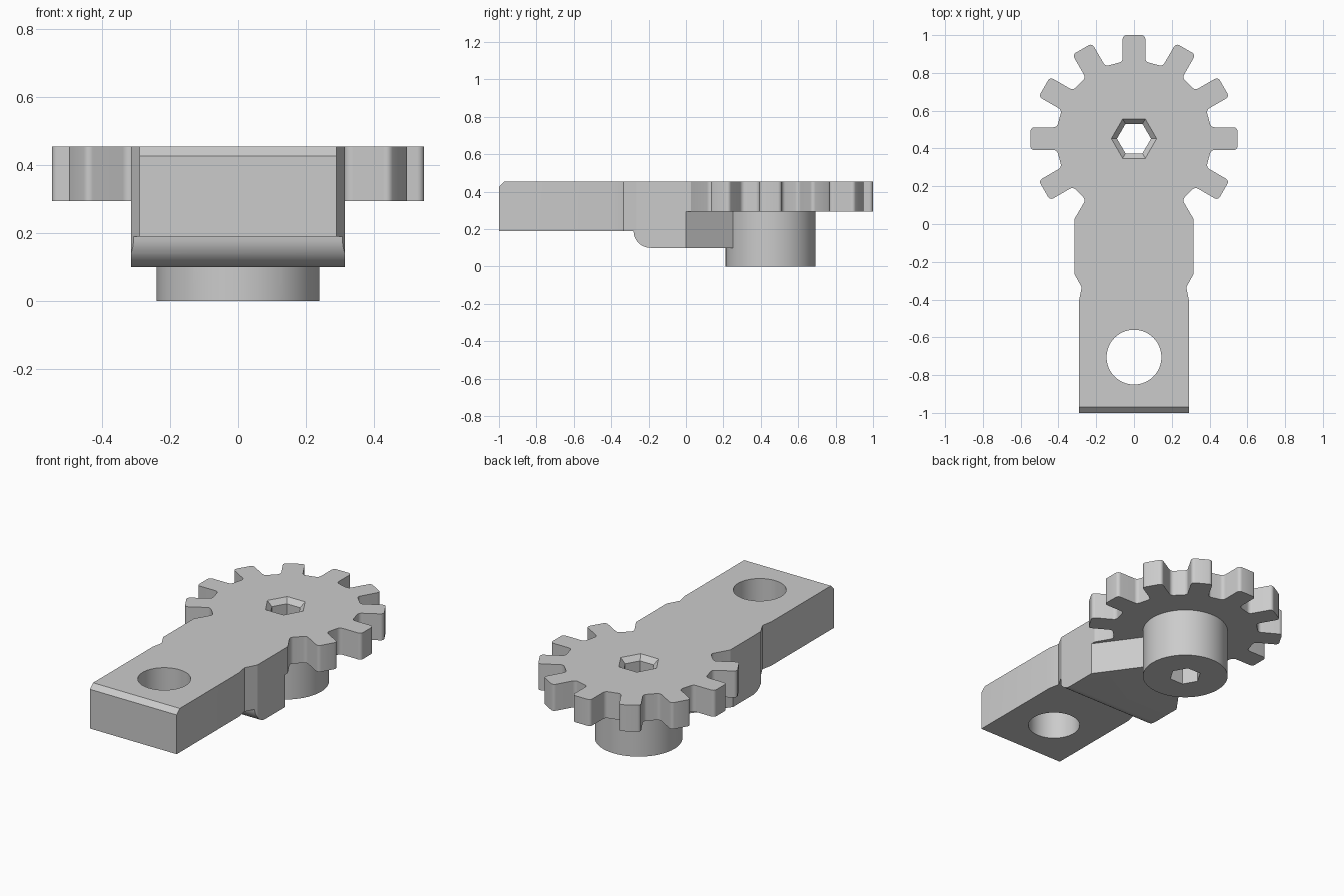
import bpy, bmesh
from math import sin, cos, pi, radians, atan2, sqrt
from mathutils import Matrix, Vector

cube = bpy.data.objects.get("Cube")
if cube:
    bpy.data.objects.remove(cube, do_unlink=True)

grey = bpy.data.materials.new("plain grey")
grey.use_nodes = True
grey.diffuse_color = (0.6, 0.6, 0.6, 1)
grey.node_tree.nodes["Principled BSDF"].inputs["Base Color"].default_value = grey.diffuse_color

TOP, GEAR_Z, ARM_Z, BLOCK_Z = 0.455, 0.295, 0.19, 0.10
GEAR_Y = 0.452


def prism(name, outline, low, high, side=False, taper=1.0, centre=(0, 0)):
    """Extrude an outline along z, or along x when side is set."""
    bm = bmesh.new()
    cx, cy = centre
    base = [bm.verts.new((x + cx, y + cy, low)) for x, y in outline]
    lid = [bm.verts.new((x * taper + cx, y * taper + cy, high)) for x, y in outline]
    bm.faces.new(base[::-1])
    bm.faces.new(lid)
    for i in range(len(base)):
        j = (i + 1) % len(base)
        bm.faces.new((base[i], base[j], lid[j], lid[i]))
    if side:  # outline is (y, z): cycle the axes
        for v in bm.verts:
            v.co = Vector((v.co.z, v.co.x, v.co.y))
    bmesh.ops.recalc_face_normals(bm, faces=bm.faces)
    mesh = bpy.data.meshes.new(name)
    bm.to_mesh(mesh)
    bm.free()
    mesh.materials.append(grey)
    ob = bpy.data.objects.new(name, mesh)
    bpy.context.collection.objects.link(ob)
    return ob


def arc(cx, cy, r, a0, a1, n):
    return [(cx + r * cos(a0 + (a1 - a0) * i / n), cy + r * sin(a0 + (a1 - a0) * i / n))
            for i in range(n + 1)]


def combine(target, tool, operation):
    mod = target.modifiers.new(operation, 'BOOLEAN')
    mod.operation, mod.object, mod.solver = operation, tool, 'EXACT'
    bpy.context.view_layer.objects.active = target
    bpy.ops.object.modifier_apply(modifier=mod.name)
    bpy.data.objects.remove(tool, do_unlink=True)


def ring(r, n):
    return arc(0, 0, r, 0, 2 * pi * (n - 1) / n, n - 1)


# Arm: side profile trimmed by the plan outline
profile = [(-1, ARM_Z)] + arc(-0.19, ARM_Z, 0.09, pi, 1.5 * pi, 10)
profile += [(0.4, BLOCK_Z), (0.4, TOP), (-0.97, TOP), (-1, 0.427)]
arm = prism("lever_arm", profile, -0.5, 0.5, side=True)
half = [(0.29, -1.0), (0.29, -0.4), (0.277, -0.335), (0.315, -0.265), (0.315, 0), (0.135, 0.25)]
plan = half + [(-x, y) for x, y in reversed(half)]
combine(arm, prism("plan_trim", plan, 0, 1), 'INTERSECT')

# Gear teeth: one flank with root fillet and rounded tip, mirrored and turned
ROOT, TIP, HALF_W, FILLET, ROUND = 0.41, 0.548, 0.06, 0.025, 0.02
ct = -HALF_W - FILLET
cr = sqrt((ROOT + FILLET) ** 2 - ct ** 2)
root_fillet = arc(cr, ct, FILLET, atan2(-ct, -cr), pi / 2, 5)
flank = root_fillet + arc(TIP - ROUND, ROUND - HALF_W, ROUND, -pi / 2, 0, 4)


def mirror(points):
    return [(r, -t) for r, t in reversed(points)]


def turned(points, degrees):
    rot = Matrix.Rotation(radians(degrees), 2)
    return [tuple(rot @ Vector(p)) for p in points]


outline = turned(mirror(root_fillet), -60)
for k in range(9):
    outline += turned(flank + mirror(flank), -30 + 30 * k)
outline += turned(root_fillet, 240)
neck = [(-0.315, 0.027), (-0.315, -0.1), (0.315, -0.1), (0.315, 0.027)]
outline += [(x, y - GEAR_Y) for x, y in neck]
gear = prism("gear_plate", outline, GEAR_Z, TOP, centre=(0, GEAR_Y))
combine(arm, gear, 'UNION')

# Hub below the gear
combine(arm, prism("hub", ring(0.24, 64), 0, 0.35, centre=(0, GEAR_Y)), 'UNION')

# Hex socket with chamfered mouth, and the round hole in the arm
combine(arm, prism("hex_cutter", ring(0.09, 6), -0.1, 0.6, centre=(0, GEAR_Y)), 'DIFFERENCE')
combine(arm, prism("mouth_cutter", ring(0.09, 6), TOP - 0.03, TOP + 0.03, taper=5 / 3,
                   centre=(0, GEAR_Y)), 'DIFFERENCE')
combine(arm, prism("hole_cutter", ring(0.145, 64), 0, 0.6, centre=(0, -0.705)), 'DIFFERENCE')

arm.name = "gear_lever"
bpy.ops.object.select_all(action='DESELECT')
arm.select_set(True)
bpy.context.view_layer.objects.active = arm
bpy.ops.object.shade_smooth_by_angle(angle=radians(25))
